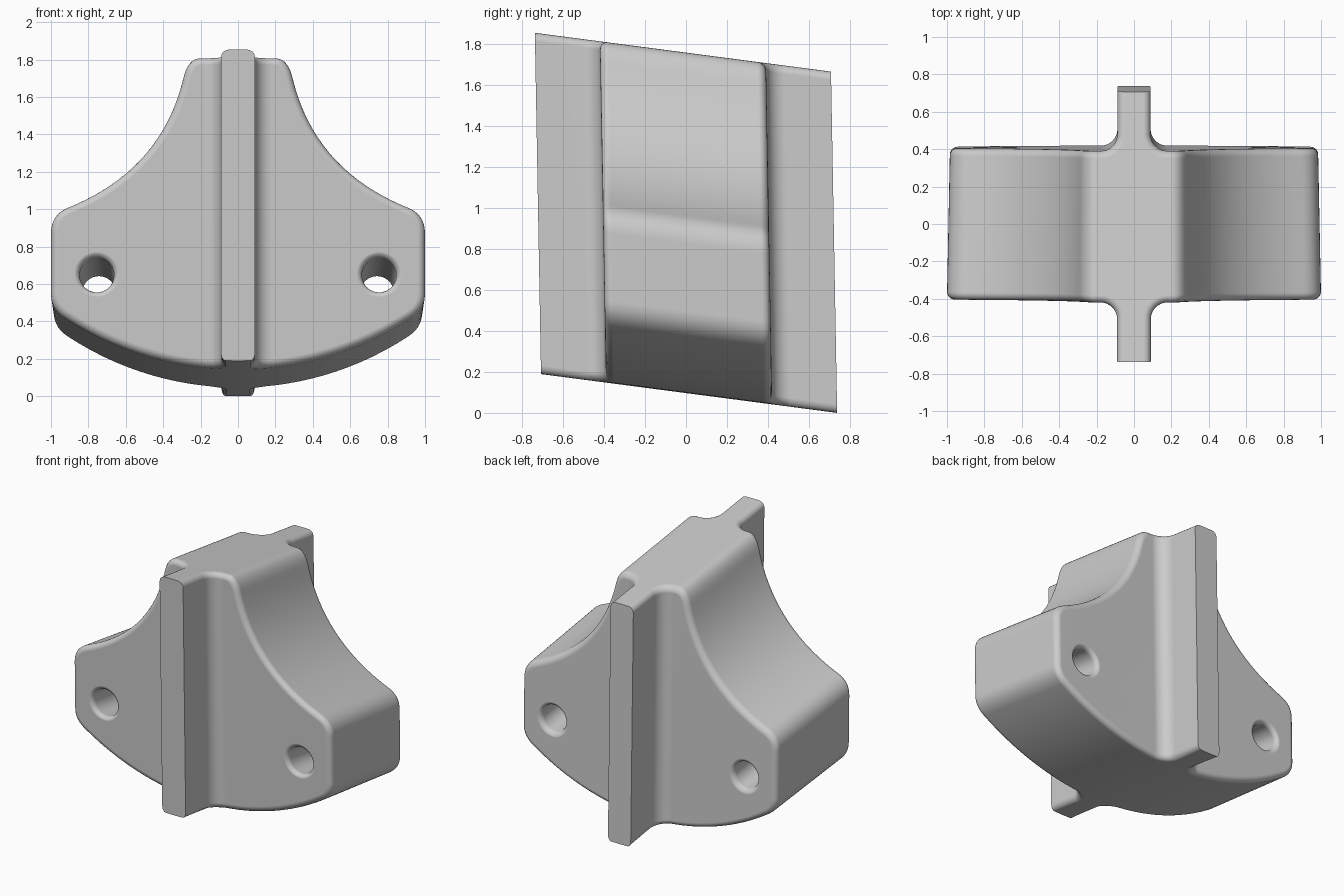
import bpy, bmesh, math

if "Cube" in bpy.data.objects:
    bpy.data.objects.remove(bpy.data.objects["Cube"])

FIN, TIP, BODY, HALF = 0.09, 0.722, 0.405, 0.832   # fin half width, fin/body half depth, half height
ROUND = 0.04


def bezier(p0, c, p1, n):
    return [tuple((1-t)**2*a + 2*t*(1-t)*b + t*t*d for a, b, d in zip(p0, c, p1))
            for t in (i / n for i in range(n + 1))]


def add_object(name, bm):
    bmesh.ops.recalc_face_normals(bm, faces=bm.faces)
    me = bpy.data.meshes.new(name)
    bm.to_mesh(me)
    bm.free()
    ob = bpy.data.objects.new(name, me)
    bpy.context.collection.objects.link(ob)
    return ob


def prism(name, points, to_a, move):
    bm = bmesh.new()
    face = bm.faces.new([bm.verts.new(to_a(*p)) for p in points])
    ext = bmesh.ops.extrude_face_region(bm, geom=[face])
    bmesh.ops.translate(bm, vec=move, verts=[v for v in ext['geom'] if isinstance(v, bmesh.types.BMVert)])
    return add_object(name, bm)


def boolean(ob, other, op):
    mod = ob.modifiers.new(op, 'BOOLEAN')
    mod.operation, mod.object, mod.solver = op, other, 'EXACT'
    other.hide_render = True
    dg = bpy.context.evaluated_depsgraph_get()
    me = bpy.data.meshes.new_from_object(ob.evaluated_get(dg))
    ob.modifiers.clear()
    ob.data = me
    bpy.data.objects.remove(other)


# front outline, right half from top to bottom, then mirrored
right = bezier((0.20, HALF), (0.27, HALF), (0.295, 0.715), 8)
right += bezier((0.295, 0.715), (0.415, 0.233), (0.91, 0.033), 20)[1:]
right += bezier((0.91, 0.033), (1.0, -0.004), (1.0, -0.10), 8)[1:]
right += bezier((1.0, -0.43), (1.0, -0.507), (0.93, -0.555), 8)
R = 1.7
right += [(x, -HALF + R - math.sqrt(R*R - x*x)) for x in (0.93 * (1 - i/14) for i in range(1, 14))]
outline = right + [(0, -HALF)] + [(-x, w) for x, w in reversed(right)]
housing = prism("housing", outline, lambda x, w: (x, -1, w), (0, 2, 0))

# plan outline: thin fin blended into the thick body
r = 0.09
quad = [(FIN, TIP)]
for i in range(9):
    a = math.pi + i * math.pi / 16
    quad.append((FIN + r + r * math.cos(a), BODY + r + r * math.sin(a)))
quad.append((1.3, BODY))
half = quad + [(x, -y) for x, y in reversed(quad)]
plan = half + [(-x, y) for x, y in reversed(half)]
plan_cutter = prism("plan_cutter", plan, lambda x, y: (x, y, -1.2), (0, 0, 2.4))
boolean(housing, plan_cutter, 'INTERSECT')

# round every outer edge except the crisp fin ends
bm = bmesh.new()
bm.from_mesh(housing.data)
bmesh.ops.remove_doubles(bm, verts=bm.verts, dist=1e-4)
edges = [e for e in bm.edges if e.calc_face_angle(0) > 0.7
         and abs(sum(v.co.y for v in e.verts)) / 2 < TIP - 0.005]
bmesh.ops.bevel(bm, geom=edges, offset=ROUND, offset_type='OFFSET', segments=5,
                profile=0.5, affect='EDGES', clamp_overlap=False, loop_slide=False)
bm.to_mesh(housing.data)
bm.free()

# bolt holes with rounded mouths
HOLE, FLARE = 0.092, 0.034
prof = []
for i in range(6):
    a = i * math.radians(84) / 5
    prof.append((HOLE + FLARE * (1 - math.cos(a)), BODY - FLARE + (FLARE + 0.0006) * math.sin(a)))
prof.append((prof[-1][0] + 0.002, 0.6))
prof = [(q, -y) for q, y in reversed(prof)] + prof
N = 40
for side in (-1, 1):
    bm = bmesh.new()
    rings = [[bm.verts.new((side * 0.755 + q * math.cos(2*math.pi*k/N), y,
                            -0.328 + q * math.sin(2*math.pi*k/N))) for k in range(N)] for q, y in prof]
    for a, b in zip(rings, rings[1:]):
        for k in range(N):
            bm.faces.new((a[k], a[(k+1) % N], b[(k+1) % N], b[k]))
    bm.faces.new(rings[0])
    bm.faces.new(rings[-1])
    boolean(housing, add_object("hole_cutter", bm), 'DIFFERENCE')

# slanted stance: sheared depth and height, slight taper to the back
for v in housing.data.vertices:
    x, d, w = v.co
    v.co = (x * (1 - 0.02 * (d + 0.4)), d - 0.018 * w, 0.925 + w - 0.131 * d)
low = min(v.co.z for v in housing.data.vertices)
for v in housing.data.vertices:
    v.co.z -= low

bpy.context.view_layer.objects.active = housing
housing.select_set(True)
bpy.ops.object.shade_smooth_by_angle(angle=math.radians(35))
wn = housing.modifiers.new("even_shading", 'WEIGHTED_NORMAL')
wn.keep_sharp = True
